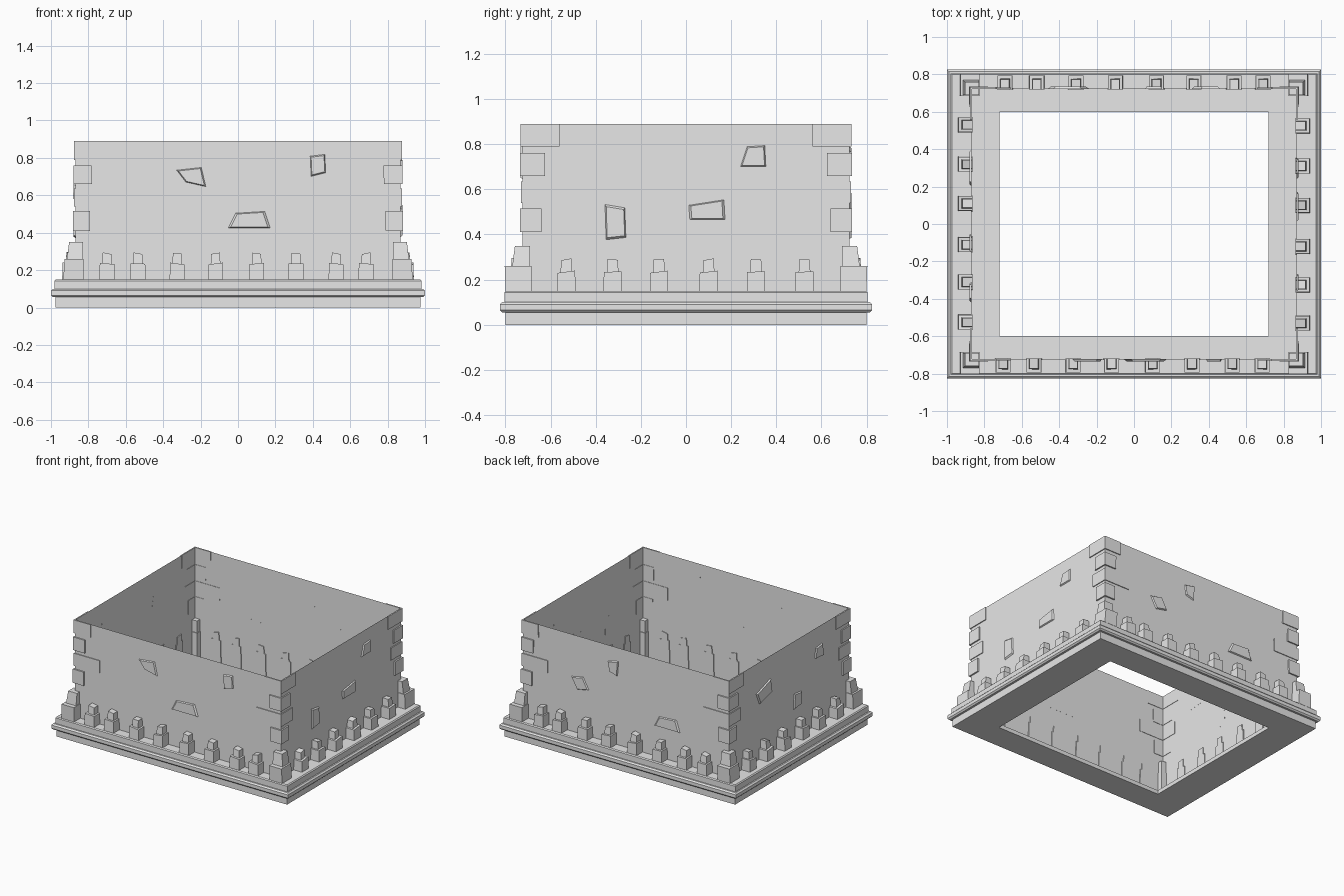
import bpy, bmesh, math, random
from mathutils import Vector

random.seed(4)
if "Cube" in bpy.data.objects:
    bpy.data.objects.remove(bpy.data.objects["Cube"])

stone = bpy.data.materials.new("grey_stone")
stone.use_nodes = True
stone.diffuse_color = (0.8, 0.8, 0.8, 1)
stone.node_tree.nodes["Principled BSDF"].inputs["Base Color"].default_value = (0.8, 0.8, 0.8, 1)

WX, WY, TOP = 0.87, 0.725, 0.89     # wall half sizes and height
LEDGE, FLOOR = 0.15, 0.03


def finish(name, bm, fix=True):
    if fix:
        bmesh.ops.recalc_face_normals(bm, faces=bm.faces)
    mesh = bpy.data.meshes.new(name)
    bm.to_mesh(mesh)
    bm.free()
    mesh.materials.append(stone)
    obj = bpy.data.objects.new(name, mesh)
    bpy.context.collection.objects.link(obj)
    return obj


def loft(bm, low, high):
    """Closed solid between two matching outlines."""
    a = [bm.verts.new(p) for p in low]
    b = [bm.verts.new(p) for p in high]
    n = len(a)
    for i in range(n):
        j = (i + 1) % n
        bm.faces.new((a[i], a[j], b[j], b[i]))
    bm.faces.new(a[::-1])
    bm.faces.new(b)


def rect(x0, x1, y0, y1, z):
    return [(x0, y0, z), (x1, y0, z), (x1, y1, z), (x0, y1, z)]


def ring(bm, profile, close):
    """Sweep (half x, half y, z) points round a rectangle."""
    loops = [[bm.verts.new(p) for p in rect(-x, x, -y, y, z)] for x, y, z in profile]
    pairs = list(zip(loops, loops[1:])) + ([(loops[-1], loops[0])] if close else [])
    for a, b in pairs:
        for i in range(4):
            j = (i + 1) % 4
            bm.faces.new((a[i], a[j], b[j], b[i]))


# Side frames: u runs to the viewer's right, d points outward from the wall
SIDES = {
    "front": lambda u, d, z: (u, -WY - d, z),
    "back": lambda u, d, z: (-u, WY + d, z),
    "right": lambda u, d, z: (WX + d, u, z),
    "left": lambda u, d, z: (-WX - d, -u, z),
}

# Moulded base frame with an open middle
bm = bmesh.new()
ring(bm, [(0.72, 0.60, 0), (0.975, 0.80, 0), (0.975, 0.80, 0.055),
          (0.99, 0.815, 0.055), (1.0, 0.825, 0.065), (1.0, 0.825, 0.09),
          (0.99, 0.815, 0.1), (0.98, 0.805, 0.1), (0.98, 0.805, 0.143),
          (0.973, 0.798, LEDGE), (WX, WY, LEDGE), (WX, WY, FLOOR),
          (0.72, 0.60, FLOOR)], True)
finish("base_frame", bm)

# Thin wall, open at the top
bm = bmesh.new()
ring(bm, [(WX, WY, LEDGE), (WX, WY, TOP)], False)
finish("wall", bm, False)

# Stepped posts along the foot of each wall
POSTS = {
    "front": (-0.70, -0.535, -0.325, -0.12, 0.10, 0.31, 0.525, 0.685),
    "back": (-0.69, -0.535, -0.32, -0.12, 0.10, 0.31, 0.52, 0.69),
    "right": (-0.53, -0.325, -0.12, 0.10, 0.31, 0.525),
    "left": (-0.53, -0.32, -0.11, 0.11, 0.31, 0.525),
}
for side, centres in POSTS.items():
    at = SIDES[side]
    bm = bmesh.new()
    for u in centres:
        for half, depth, z0, z1 in ((0.042, 0.073, FLOOR, 0.235), (0.026, 0.052, 0.23, 0.29)):
            tilt = random.uniform(-0.006, 0.006)
            low = rect(u - half, u + half, -0.006, depth, z0)
            high = rect(u - half + 0.003, u + half - 0.003, -0.006, depth - 0.005, z1)
            high = [(x, y, z + math.copysign(tilt, x - u) * (1 if tilt > 0 else -1)) for x, y, z in high]
            loft(bm, [at(*p) for p in low], [at(*p) for p in high])
    finish(side + "_posts", bm)

# Corner piers: a flared block with a smaller one on top
for sx, sy, name in ((1, -1, "front_left"), (-1, -1, "front_right"),
                     (1, 1, "back_left"), (-1, 1, "back_right")):
    bm = bmesh.new()
    for x0, y0, x1, y1, z0, z1, grow in ((0.825, 0.685, 0.94, 0.795, FLOOR, 0.26, 0.008),
                                         (0.83, 0.69, 0.915, 0.77, 0.255, 0.35, -0.012)):
        low = rect(x0, x1, y0, y1, z0)
        high = rect(x0, x1 - 0.012, y0, y1 + grow, z1)
        loft(bm, [(x * sx, y * sy, z) for x, y, z in low],
             [(x * sx, y * sy, z) for x, y, z in high])
    finish(name + "_pier", bm)

    # Corner stones wrap both walls in an L shape
    bm = bmesh.new()
    for lx, ly, z0, z1, out in ((0.735, 0.56, 0.79, TOP, 0.007), (0.78, 0.625, 0.66, 0.76, 0.01),
                                (0.66, 0.595, 0.54, 0.635, 0.006), (0.79, 0.64, 0.41, 0.515, 0.011)):
        ix, iy, ox, oy = WX - 0.003, WY - 0.003, WX + out, WY + out
        plan = [(lx, oy), (ox, oy), (ox, ly), (ix, ly), (ix, iy), (lx, iy)]
        lean = random.uniform(-0.004, 0.004)
        loft(bm, [(x * sx, y * sy, z0) for x, y in plan],
             [((x + (lean if x == lx else 0)) * sx, y * sy, z1) for x, y in plan])
    finish(name + "_corner_stones", bm)

# Odd stones standing slightly proud of the walls
STONES = {
    "front": (((-0.33, 0.735), (-0.195, 0.75), (-0.17, 0.645), (-0.28, 0.67)),
              ((0.385, 0.81), (0.465, 0.82), (0.47, 0.72), (0.39, 0.70)),
              ((-0.055, 0.425), (0.175, 0.425), (0.145, 0.515), (-0.015, 0.505))),
    "right": (((-0.36, 0.535), (-0.27, 0.52), (-0.265, 0.385), (-0.355, 0.375)),
              ((0.27, 0.79), (0.35, 0.795), (0.355, 0.70), (0.24, 0.70)),
              ((0.01, 0.53), (0.17, 0.555), (0.175, 0.465), (0.015, 0.465))),
    "back": (((-0.46, 0.57), (-0.36, 0.59), (-0.31, 0.50), (-0.41, 0.48)),
             ((-0.15, 0.77), (-0.06, 0.79), (-0.07, 0.67), (-0.14, 0.69)),
             ((0.24, 0.38), (0.46, 0.38), (0.43, 0.47), (0.28, 0.46))),
    "left": (((-0.40, 0.66), (-0.22, 0.72), (-0.20, 0.61), (-0.36, 0.57)),
             ((0.06, 0.49), (0.15, 0.48), (0.15, 0.38), (0.05, 0.37)),
             ((0.32, 0.74), (0.40, 0.75), (0.42, 0.65), (0.31, 0.66))),
}
for side, quads in STONES.items():
    at = SIDES[side]
    bm = bmesh.new()
    for quad in quads:
        mid = sum((Vector(p) for p in quad), Vector((0, 0))) / len(quad)
        face = [Vector(p).lerp(mid, 0.14) for p in quad]
        loft(bm, [at(u, -0.002, z) for u, z in quad], [at(p.x, 0.009, p.y) for p in face])
    finish(side + "_wall_stones", bm)
